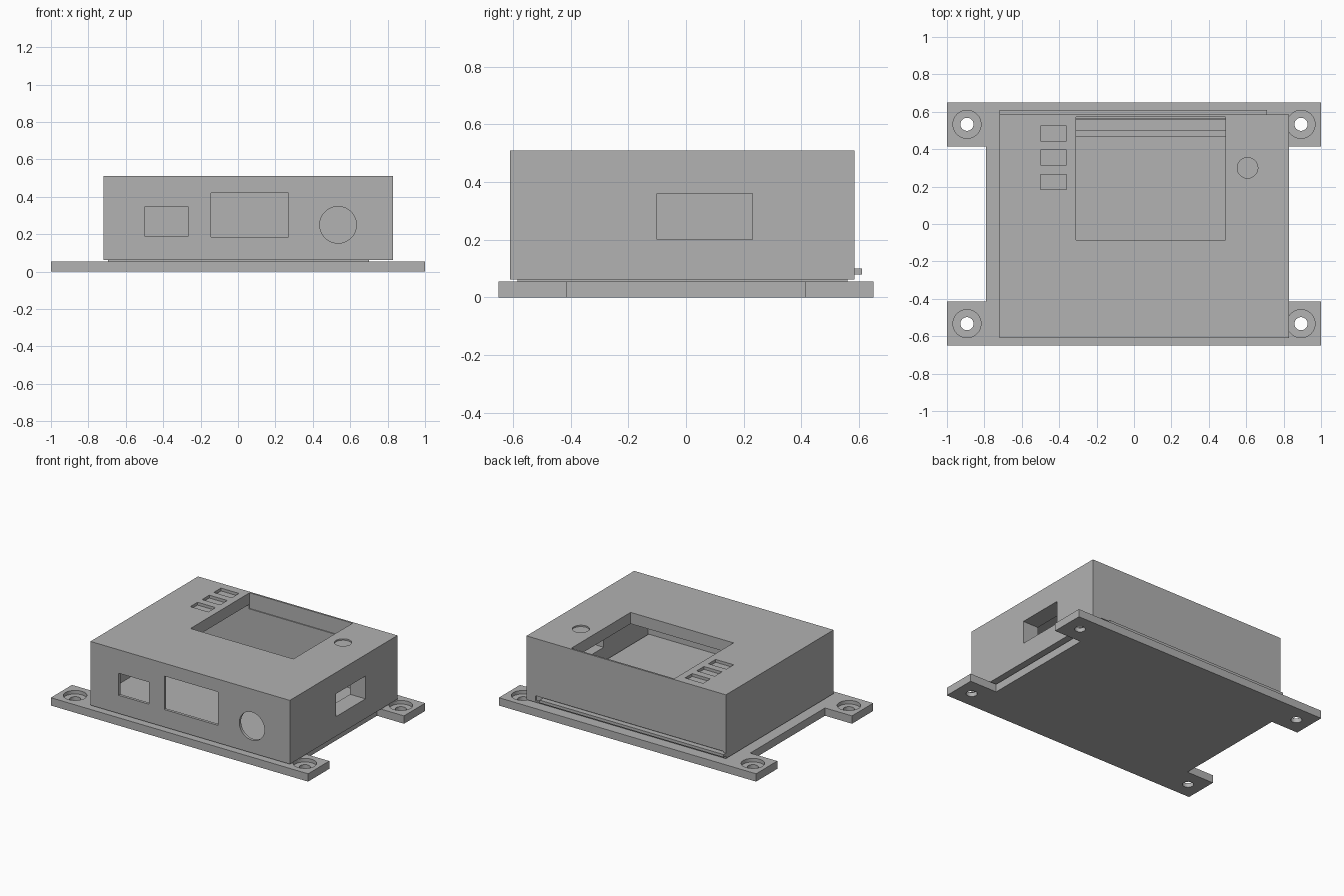
import bpy
from mathutils import Vector

old = bpy.data.objects.get("Cube")
if old:
    bpy.data.objects.remove(old, do_unlink=True)

grey = bpy.data.materials.new("mid grey plastic")
grey.use_nodes = True
grey.diffuse_color = (0.445, 0.445, 0.445, 1)
grey.node_tree.nodes["Principled BSDF"].inputs["Base Color"].default_value = (0.445, 0.445, 0.445, 1)


def box(name, x, y, z):
    """Axis-aligned box given as (low, high) spans."""
    lo, hi = Vector((x[0], y[0], z[0])), Vector((x[1], y[1], z[1]))
    bpy.ops.mesh.primitive_cube_add(size=1, location=(lo + hi) / 2)
    ob = bpy.context.object
    ob.name = name
    ob.scale = hi - lo
    bpy.ops.object.transform_apply(location=True, rotation=True, scale=True)
    ob.data.materials.append(grey)
    return ob


def cylinder(name, center, radius, depth, along_y=False):
    bpy.ops.mesh.primitive_cylinder_add(
        vertices=48, radius=radius, depth=depth, location=center,
        rotation=(1.570796 if along_y else 0, 0, 0))
    ob = bpy.context.object
    ob.name = name
    ob.data.materials.append(grey)
    return ob


def cut(target, cutter):
    """Subtract the cutter and remove it."""
    cutter.hide_render = True
    mod = target.modifiers.new("cut", 'BOOLEAN')
    mod.operation = 'DIFFERENCE'
    mod.solver = 'EXACT'
    mod.object = cutter
    bpy.context.view_layer.objects.active = target
    bpy.ops.object.modifier_apply(modifier=mod.name)
    bpy.data.objects.remove(cutter, do_unlink=True)


def smooth(ob):
    bpy.ops.object.select_all(action='DESELECT')
    ob.select_set(True)
    bpy.context.view_layer.objects.active = ob
    bpy.ops.object.shade_smooth_by_angle()


# Base plate with four mounting ears and counterbored screw holes
base = box("base_plate", (-1, 1), (-0.65, 0.65), (0, 0.055))
for side in (-1, 1):
    span = sorted((side * 0.79, side * 1.2))
    cut(base, box("ear_gap", span, (-0.415, 0.415), (-0.1, 0.2)))
    for end in (-1, 1):
        spot = (side * 0.893, end * 0.533)
        cut(base, cylinder("screw_hole", (*spot, 0), 0.035, 0.4))
        cut(base, cylinder("counterbore", (*spot, 0.13), 0.075, 0.2))
smooth(base)

# Raised tray that fits inside the cover, with a low rail
box("base_insert", (-0.695, 0.70), (-0.585, 0.56), (0.05, 0.11))
box("insert_rail", (-0.69, 0.69), (0.465, 0.50), (0.10, 0.14))

# Hollow cover, open underneath
cover = box("cover", (-0.72, 0.83), (-0.61, 0.585), (0.062, 0.51))
cut(cover, box("cavity", (-0.70, 0.71), (-0.59, 0.565), (0, 0.43)))

# Display window in the lid
cut(cover, box("window", (-0.31, 0.49), (-0.085, 0.572), (0.40, 0.6)))

# Front ports
cut(cover, box("small_port", (-0.50, -0.265), (-0.7, -0.5), (0.19, 0.345)))
cut(cover, box("large_port", (-0.145, 0.27), (-0.7, -0.5), (0.185, 0.42)))
cut(cover, cylinder("round_port", (0.535, -0.6, 0.25), 0.098, 0.2, True))

# Side port through the thick wall
cut(cover, box("side_port", (0.6, 0.9), (-0.10, 0.23), (0.20, 0.36)))

# Shallow button recesses and round recess on the lid
for y in (0.225, 0.355, 0.485):
    cut(cover, box("button_recess", (-0.50, -0.36), (y - 0.04, y + 0.04), (0.49, 0.6)))
cut(cover, cylinder("round_recess", (0.607, 0.30, 0.55), 0.055, 0.1))

# Rear slot and the latch bar standing out of it
cut(cover, box("rear_slot", (-0.70, 0.76), (0.572, 0.65), (0.072, 0.108)))
smooth(cover)
box("latch_bar", (-0.72, 0.71), (0.57, 0.61), (0.08, 0.10))
